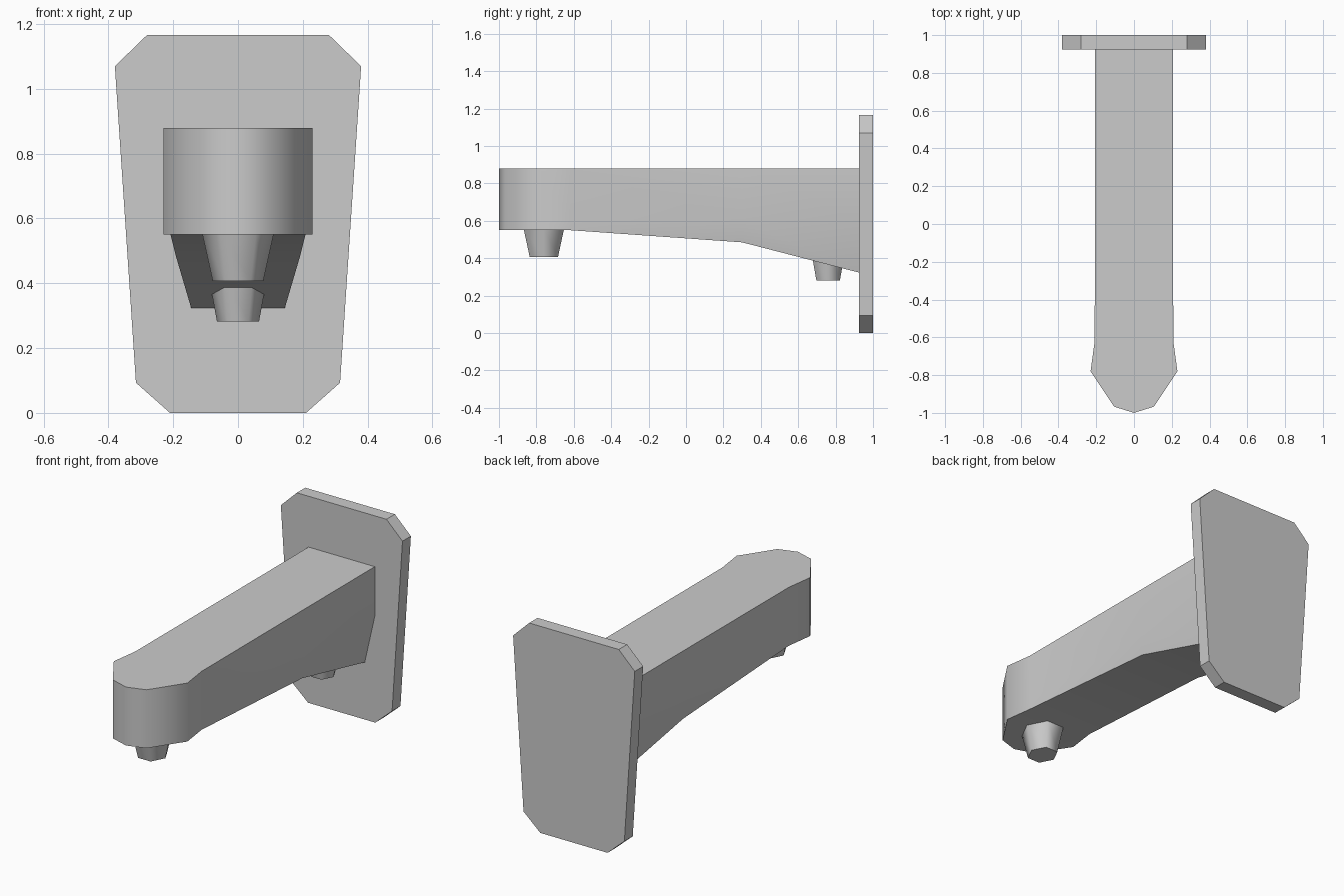
import bpy, bmesh, math

old = bpy.data.objects.get("Cube")
if old:
    bpy.data.objects.remove(old, do_unlink=True)

GREY = (0.6, 0.6, 0.6, 1)
grey = bpy.data.materials.new("plain grey")
grey.use_nodes = True
grey.diffuse_color = GREY
grey.node_tree.nodes["Principled BSDF"].inputs["Base Color"].default_value = GREY


def loft(name, rings, angle):
    """Skin a list of equal-length vertex loops, cap both ends."""
    bm = bmesh.new()
    loops = [[bm.verts.new(p) for p in ring] for ring in rings]
    for a, b in zip(loops, loops[1:]):
        for i in range(len(a)):
            j = (i + 1) % len(a)
            bm.faces.new((a[i], a[j], b[j], b[i]))
    bm.faces.new(loops[0])
    bm.faces.new(loops[-1])
    bmesh.ops.recalc_face_normals(bm, faces=bm.faces)
    mesh = bpy.data.meshes.new(name)
    bm.to_mesh(mesh)
    bm.free()
    mesh.materials.append(grey)
    obj = bpy.data.objects.new(name, mesh)
    bpy.context.collection.objects.link(obj)
    bpy.ops.object.select_all(action="DESELECT")
    obj.select_set(True)
    bpy.context.view_layer.objects.active = obj
    bpy.ops.object.shade_smooth_by_angle(angle=math.radians(angle))
    return obj


def mirrored(half):
    """Close a half outline by mirroring it across x = 0."""
    return half + [(-p[0], *p[1:]) for p in reversed(half) if p[0] > 0]


# Wall plate: tapered outline with clipped corners
plate = mirrored([(0.21, 0), (0.315, 0.093), (0.38, 1.07), (0.28, 1.167)])
loft("wall_plate", [[(x, y, z) for x, z in plate] for y in (0.925, 1.0)], 30)

# Arm: stacked plan outlines; the underside drops and narrows towards the plate
TOP, KINK = 0.88, 0.6
plan = [(0, -1.0), (0.105, -0.967), (0.23, -0.78), (0.208, -0.62),
        (0.207, 0.3), (0.207, 0.93)]
drop = {0.3: (0.192, 0.485), 0.93: (0.144, 0.322)}
low = [(drop[y][0], y, drop[y][1]) if y in drop else (x, y, 0.55) for x, y in plan]
rings = [mirrored([(x, y, z) for x, y in plan]) for z in (TOP, KINK)]
rings.append(mirrored(low))
arm = loft("arm", rings, 50)

# Split the folded underside into planar strips
bm = bmesh.new()
bm.from_mesh(arm.data)
bm.verts.ensure_lookup_table()
for y in (-0.62, 0.3):
    pair = [v for v in bm.verts if abs(v.co.y - y) < 1e-3 and v.co.z < KINK - 0.02]
    bmesh.ops.connect_verts(bm, verts=pair)
bm.to_mesh(arm.data)
bm.free()


# Pegs: six-sided tapered studs under the arm
def peg(name, y, levels):
    rings = [[(r * math.cos(k * math.pi / 3), y + 1.12 * r * math.sin(k * math.pi / 3), z)
              for k in range(6)] for r, z in levels]
    loft(name, rings, 65)


peg("front_peg", -0.76, [(0.112, 0.56), (0.078, 0.407)])
peg("rear_peg", 0.76, [(0.092, 0.43), (0.065, 0.282)])
